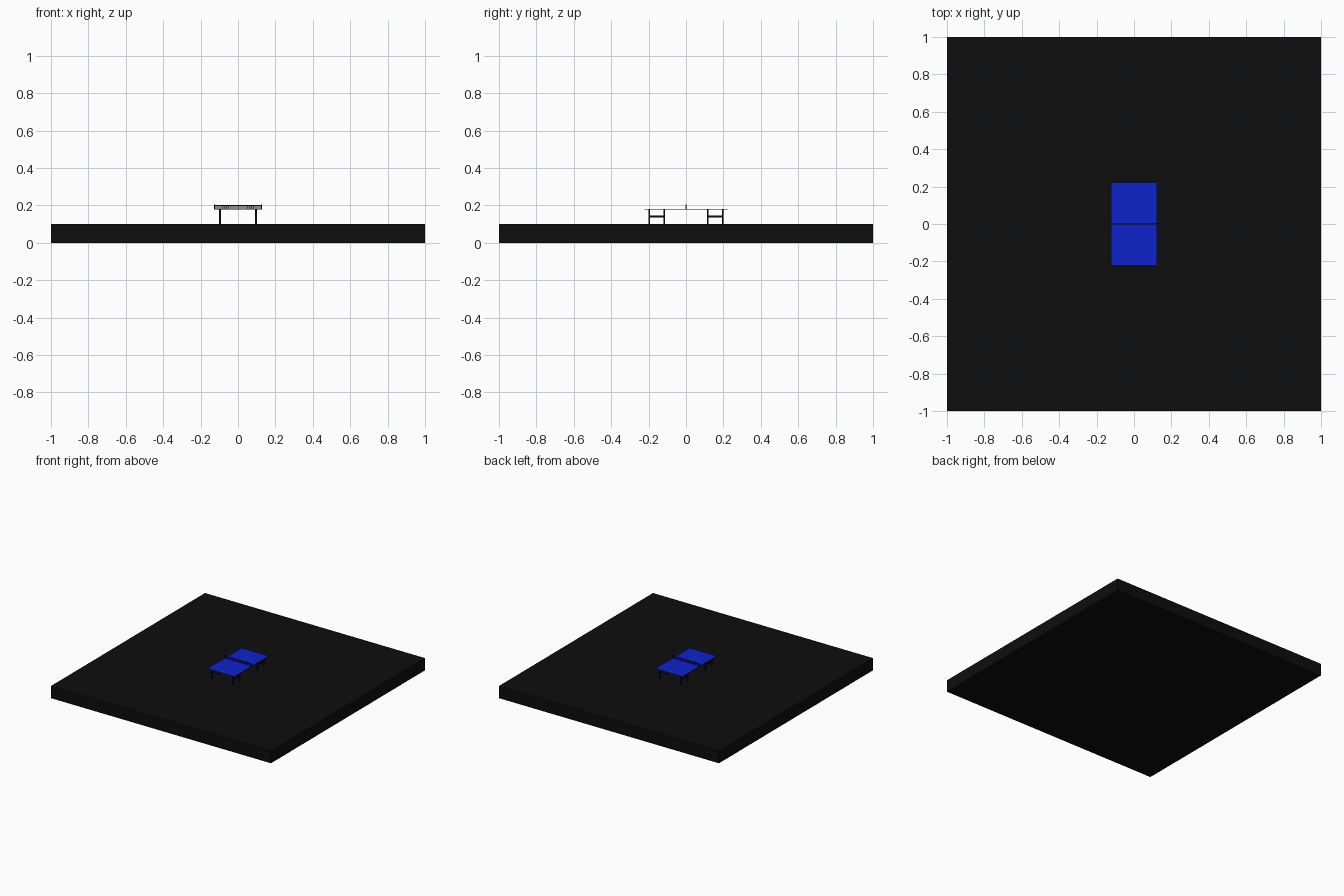
import bpy, bmesh
from mathutils import Matrix

if "Cube" in bpy.data.objects:
    bpy.data.objects.remove(bpy.data.objects["Cube"])


def material(name, color):
    m = bpy.data.materials.new(name)
    m.diffuse_color = color
    m.use_nodes = True
    m.node_tree.nodes["Principled BSDF"].inputs["Base Color"].default_value = m.diffuse_color
    return m


BLACK = material("black", (0.004, 0.004, 0.004, 1))
BLUE = material("blue", (0.004, 0.016, 0.6, 1))
GREY = material("line_grey", (0.2, 0.22, 0.35, 1))


def boxes(name, spans, mat):
    """One object made of boxes given as (x0, x1, y0, y1, z0, z1)."""
    bm = bmesh.new()
    for x0, x1, y0, y1, z0, z1 in spans:
        place = Matrix.Translation(((x0 + x1) / 2, (y0 + y1) / 2, (z0 + z1) / 2))
        size = Matrix.Diagonal((x1 - x0, y1 - y0, z1 - z0, 1))
        bmesh.ops.create_cube(bm, size=1, matrix=place @ size)
    me = bpy.data.meshes.new(name)
    bm.to_mesh(me)
    bm.free()
    ob = bpy.data.objects.new(name, me)
    me.materials.append(mat)
    bpy.context.collection.objects.link(ob)
    return ob


# Floor slab
boxes("floor_slab", [(-1, 1, -1, 1, 0, 0.1)], BLACK)

# Table top in two halves, with a thin centre line
for label, s in (("front", -1), ("back", 1)):
    y0, y1 = sorted((s * 0.001, s * 0.223))
    boxes(label + "_table_half", [(-0.123, 0.123, y0, y1, 0.177, 0.181)], BLUE)
boxes("centre_line", [(-0.0008, 0.0008, -0.223, 0.223, 0.1805, 0.1813)], GREY)

# Legs with a low brace joining each pair
R = 0.0045
for lx, x in (("left", -0.096), ("right", 0.096)):
    for ly, s in (("front", -1), ("back", 1)):
        for part, y in (("outer", 0.197), ("inner", 0.117)):
            boxes(f"{ly}_{lx}_{part}_leg",
                  [(x - R, x + R, s * y - R, s * y + R, 0.1, 0.178)], BLACK)
        y0, y1 = sorted((s * 0.117, s * 0.197))
        boxes(f"{ly}_{lx}_brace", [(x - R, x + R, y0, y1, 0.136, 0.145)], BLACK)

# Net: tape, posts and mesh strands
T = 0.0008
W = 0.126
boxes("net_tape", [(-W, W, -0.0015, 0.0015, 0.198, 0.203)], BLACK)
boxes("net_posts", [(s * W - 0.002, s * W + 0.002, -0.002, 0.002, 0.177, 0.204)
                    for s in (-1, 1)], BLACK)
strands = [(-W, W, -T / 2, T / 2, z - T / 2, z + T / 2) for z in (0.182, 0.187, 0.193)]
n = 24
for i in range(1, n):
    x = -W + 2 * W * i / n
    strands.append((x - T / 2, x + T / 2, -T / 2, T / 2, 0.181, 0.199))
boxes("net_mesh", strands, BLACK)
